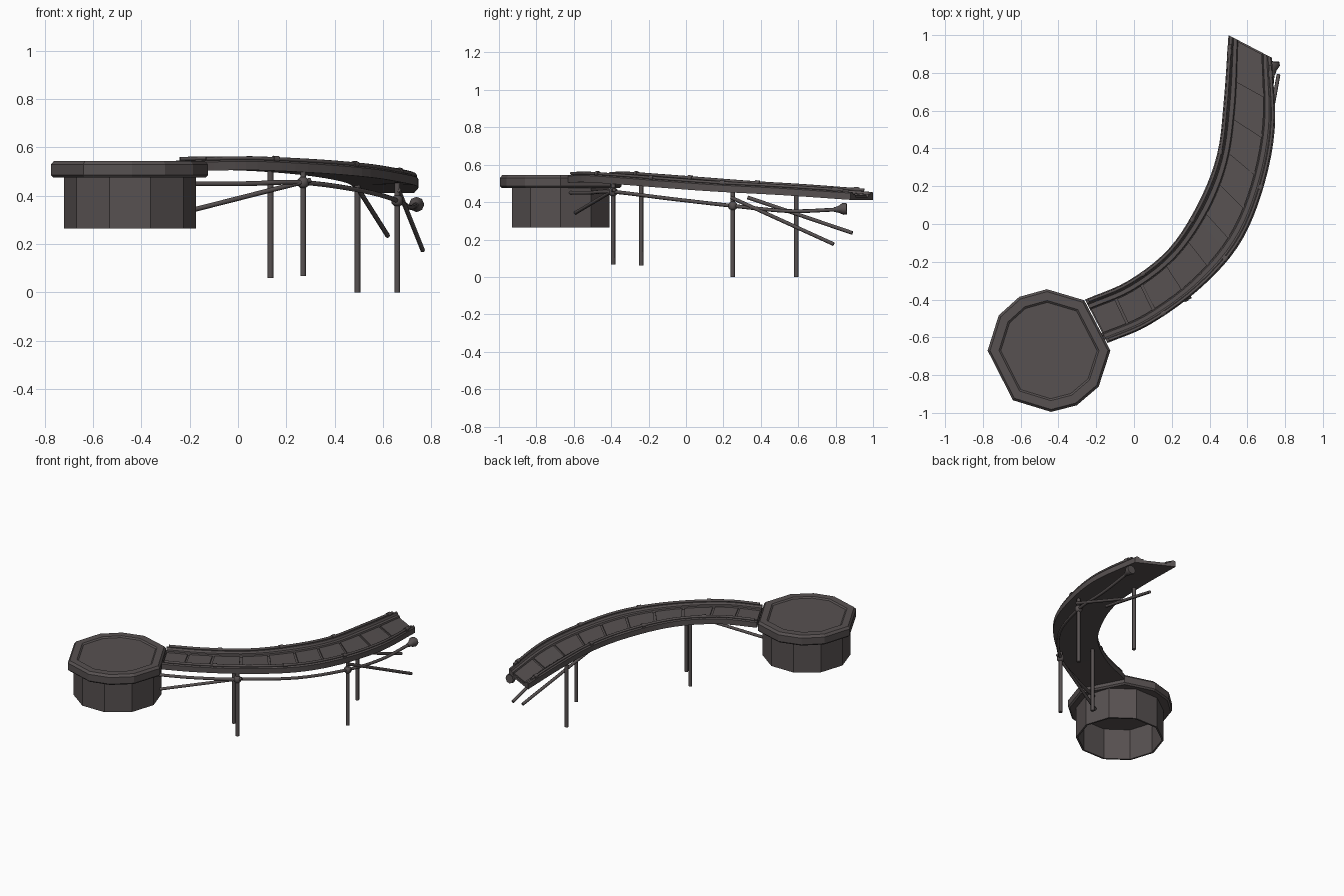
import bpy, bmesh, math
from mathutils import Vector

if "Cube" in bpy.data.objects:
    bpy.data.objects.remove(bpy.data.objects["Cube"])

mat = bpy.data.materials.new("dark_metal")
mat.diffuse_color = (0.095, 0.082, 0.082, 1)
mat.use_nodes = True
mat.node_tree.nodes["Principled BSDF"].inputs["Base Color"].default_value = mat.diffuse_color

# Left and right plan edges of the curved chute, and its underside height
LEFT = [(-.26, -.40), (-.03, -.30), (.185, -.13), (.34, .11), (.44, .37), (.476, .66), (.50, 1.0)]
RIGHT = [(-.14, -.63), (.08, -.535), (.34, -.35), (.55, -.12), (.675, .16), (.745, .50), (.73, .88)]
BASE = [.50, .502, .49, .472, .452, .434, .408]


def spline(pts, t):
    """Catmull-Rom through points, t from 0 to 1."""
    n = len(pts) - 1
    i = min(int(t * n), n - 1)
    f = t * n - i
    p1, p2 = pts[i], pts[i + 1]
    p0 = pts[i - 1] if i else p1 * 2 - p2
    p3 = pts[i + 2] if i + 2 <= n else p2 * 2 - p1
    return .5 * (2 * p1 + (p2 - p0) * f + (2 * p0 - 5 * p1 + 4 * p2 - p3) * f ** 2
                 + (3 * p1 - p0 - 3 * p2 + p3) * f ** 3)


L = [Vector((x, y, z)) for (x, y), z in zip(LEFT, BASE)]
R = [Vector((x, y, z)) for (x, y), z in zip(RIGHT, BASE)]


def at(t, u, dz=0):
    """Point on the chute: t along, u across from left to right, dz above underside."""
    return spline(L, t).lerp(spline(R, t), u) + Vector((0, 0, dz))


def skin(name, rings, cap=True, smooth=False):
    """Bridge a list of equal closed rings into a mesh object."""
    bm = bmesh.new()
    vs = [[bm.verts.new(p) for p in ring] for ring in rings]
    k = len(rings[0])
    for a, b in zip(vs, vs[1:]):
        for j in range(k):
            bm.faces.new((a[j], a[(j + 1) % k], b[(j + 1) % k], b[j]))
    if cap:
        bm.faces.new(vs[0])
        bm.faces.new(vs[-1])
    bmesh.ops.recalc_face_normals(bm, faces=bm.faces)
    me = bpy.data.meshes.new(name)
    bm.to_mesh(me)
    bm.free()
    me.materials.append(mat)
    ob = bpy.data.objects.new(name, me)
    bpy.context.collection.objects.link(ob)
    if smooth:
        bpy.ops.object.select_all(action='DESELECT')
        ob.select_set(True)
        bpy.context.view_layer.objects.active = ob
        bpy.ops.object.shade_smooth_by_angle(angle=math.radians(50))
    return ob


def tube(name, pts, r, sides=8):
    """Round pipe along points; r is one radius or a list."""
    pts = [Vector(p) for p in pts]
    rs = r if isinstance(r, list) else [r] * len(pts)
    rings = []
    for i, p in enumerate(pts):
        d = (pts[min(i + 1, len(pts) - 1)] - pts[max(i - 1, 0)]).normalized()
        ref = Vector((1, 0, 0)) if abs(d.z) > .95 else Vector((0, 0, 1))
        s = d.cross(ref).normalized()
        w = s.cross(d)
        rings.append([p + rs[i] * (s * math.cos(a) + w * math.sin(a))
                      for a in (2 * math.pi * k / sides for k in range(sides))])
    return skin(name, rings, smooth=True)


def sweep(name, profile, t0, t1, n):
    ts = [t0 + (t1 - t0) * i / n for i in range(n + 1)]
    return skin(name, [[at(t, u, z) for u, z in profile] for t in ts])


# Round platform: hollow skirt, overhanging bevelled rim, sunken top panel
ANGLES = [0, 55, 92, 119, 145, 180, 234, 272, 297, 324]


def ring(r, z):
    return [Vector((-.45 + r * math.cos(math.radians(a)), -.67 + r * math.sin(math.radians(a)), z))
            for a in ANGLES]


skin("platform_top", [ring(.27, .475), ring(.315, .475), ring(.325, .485), ring(.325, .53),
                      ring(.312, .545), ring(.265, .545), ring(.255, .537)])


def skirt_ring(r, z):
    return [Vector((-.447 + r * math.cos(a), -.67 + r * math.sin(a), z))
            for a in (2 * math.pi * k / 10 for k in range(10))]


skin("platform_skirt", [skirt_ring(.274, .48), skirt_ring(.274, .265), skirt_ring(.262, .265),
                        skirt_ring(.262, .48)], cap=False)

# Chute body with stepped side walls
half = [(0, .004), (0, .04), (.03, .046), (.09, .046), (.12, .034), (.2, .034), (.22, .02)]
sweep("chute_body", half + [(1 - u, z) for u, z in reversed(half)], 0, 1, 30)

# Deck panels separated by narrow seams
N = 10
for i in range(N):
    sweep("deck_panel_%d" % i, [(.23, .016), (.23, .028), (.77, .028), (.77, .016)],
          i / N + .004, (i + 1) / N - .004, 3)

# Edge pipes with couplings
for side, u in (("left", .05), ("right", .95)):
    tube(side + "_edge_pipe", [at(.01 + .97 * i / 30, u, .053) for i in range(31)], .008)
    for k, t in enumerate((.22, .45, .68, .96)):
        tube("%s_coupling_%d" % (side, k), [at(t - .007, u, .053), at(t + .007, u, .053)], .013)

# Drooping service pipe under the outer edge, with flared end and joints
P = [Vector(p) for p in ((-.20, -.62, .45), (.03, -.52, .45), (.27, -.39, .455), (.52, -.10, .42),
                         (.66, .25, .38), (.71, .55, .352), (.735, .80, .36))]
tube("service_pipe", [spline(P, i / 28) for i in range(29)], .010)
tube("pipe_nozzle", [(.735, .79, .36), (.737, .815, .361), (.74, .84, .364), (.741, .86, .365)],
     [.012, .018, .032, .030])
for k, (x, y, z) in enumerate(((.27, -.39, .455), (.66, .25, .38))):
    tube("pipe_joint_%d" % k, [(x, y, z - .022), (x, y, z - .012), (x, y, z + .012), (x, y, z + .022)],
         [.012, .023, .023, .012])

# Support posts
for k, (x, y, z0, z1) in enumerate(((.135, -.24, .06, .51), (.27, -.39, .067, .50),
                                    (.66, .25, 0, .465), (.495, .59, 0, .445))):
    tube("support_post_%d" % k, [(x, y, z0), (x, y, z1)], .012)

# Diagonal braces
for k, (a, b) in enumerate((((.50, .33, .425), (.62, .89, .235)), ((.665, .24, .425), (.765, .79, .175)),
                            ((.30, -.385, .465), (-.18, -.59, .343)))):
    tube("brace_%d" % k, [a, b], .010)
